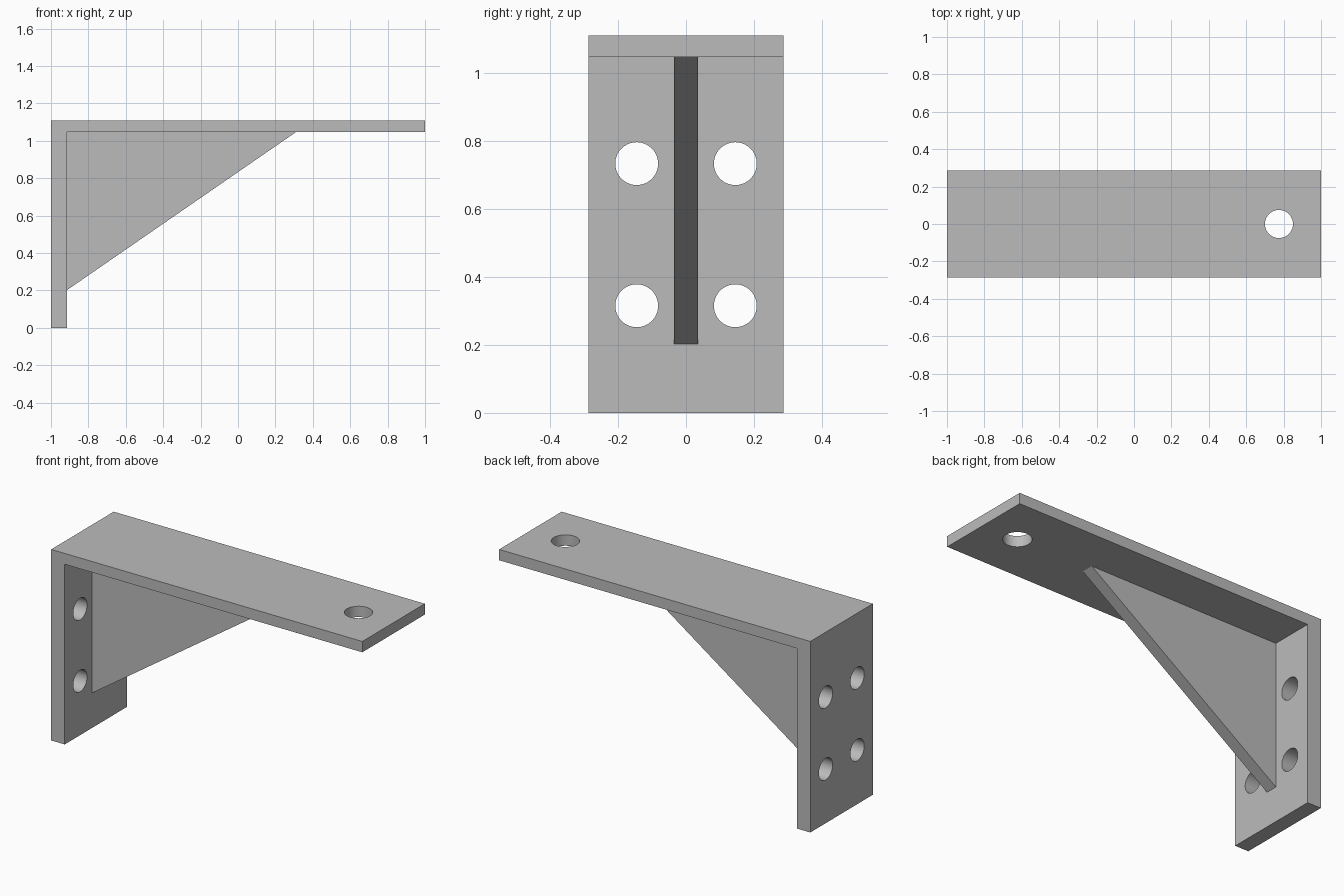
import bpy
import bmesh
import math

cube = bpy.data.objects.get("Cube")
if cube:
    bpy.data.objects.remove(cube, do_unlink=True)

LEFT, RIGHT = -1.0, 1.0
HEIGHT, HALF_DEPTH = 1.11, 0.287
PLATE_X, SHELF_Z = -0.913, 1.047

grey = bpy.data.materials.new("plain grey")
grey.use_nodes = True
colour = (0.5, 0.5, 0.5, 1)
grey.diffuse_color = colour
grey.node_tree.nodes["Principled BSDF"].inputs["Base Color"].default_value = colour


def extrude_profile(name, points, half):
    """Extrude an x-z outline along y, centred on y = 0."""
    bm = bmesh.new()
    face = bm.faces.new([bm.verts.new((x, -half, z)) for x, z in points])
    result = bmesh.ops.extrude_face_region(bm, geom=[face])
    moved = [v for v in result["geom"] if isinstance(v, bmesh.types.BMVert)]
    bmesh.ops.translate(bm, verts=moved, vec=(0, 2 * half, 0))
    bmesh.ops.recalc_face_normals(bm, faces=bm.faces)
    mesh = bpy.data.meshes.new(name)
    bm.to_mesh(mesh)
    bm.free()
    mesh.materials.append(grey)
    obj = bpy.data.objects.new(name, mesh)
    bpy.context.collection.objects.link(obj)
    return obj


def drill(target, name, radius, location, rotation=(0, 0, 0)):
    """Cut a round hole and discard the cutter."""
    bpy.ops.mesh.primitive_cylinder_add(vertices=64, radius=radius, depth=0.3,
                                        location=location, rotation=rotation)
    cutter = bpy.context.object
    cutter.name = name
    cutter.hide_render = True
    cutter.data.materials.append(grey)
    mod = target.modifiers.new(name, "BOOLEAN")
    mod.operation = "DIFFERENCE"
    mod.solver = "EXACT"
    mod.object = cutter
    bpy.context.view_layer.objects.active = target
    bpy.ops.object.modifier_apply(modifier=name)
    bpy.data.objects.remove(cutter, do_unlink=True)


# L-shaped body: wall plate and shelf arm
bracket = extrude_profile("bracket_body", [
    (LEFT, 0), (PLATE_X, 0), (PLATE_X, SHELF_Z),
    (RIGHT, SHELF_Z), (RIGHT, HEIGHT), (LEFT, HEIGHT)], HALF_DEPTH)

# Four wall holes and one shelf hole
for y in (-0.145, 0.145):
    for z in (0.315, 0.733):
        drill(bracket, "wall_hole", 0.063, (LEFT, y, z), (0, math.pi / 2, 0))
drill(bracket, "shelf_hole", 0.075, (0.775, 0, HEIGHT))

# Triangular stiffening rib
extrude_profile("gusset", [
    (PLATE_X, 0.203), (0.31, SHELF_Z), (PLATE_X, SHELF_Z)], 0.035)

# Smooth hole walls, sharp edges elsewhere
bpy.ops.object.select_all(action="DESELECT")
bracket.select_set(True)
bpy.context.view_layer.objects.active = bracket
bpy.ops.object.shade_smooth_by_angle(angle=math.radians(30))
